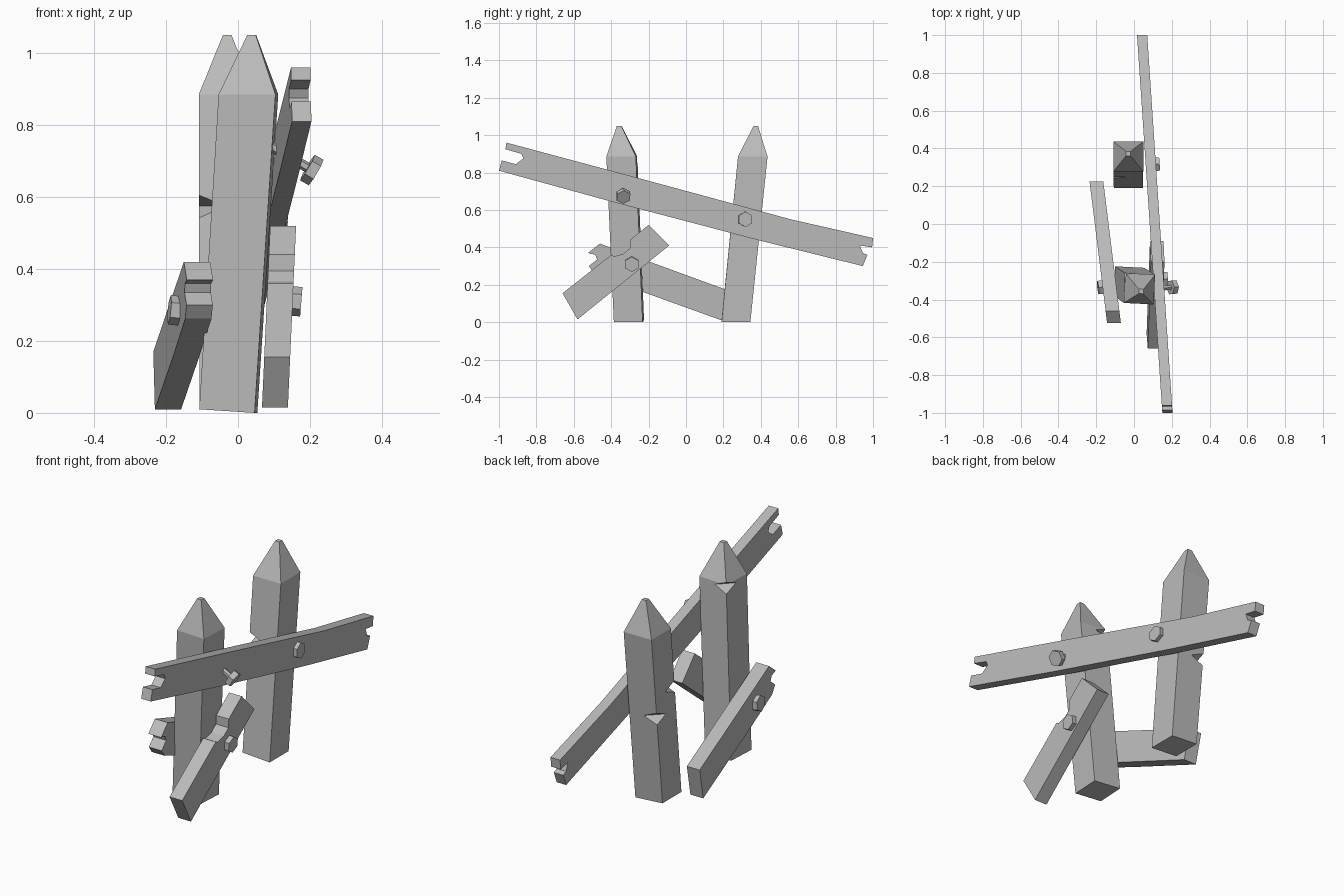
import bpy, bmesh
from mathutils import Vector, Matrix

cube = bpy.data.objects.get("Cube")
if cube:
    bpy.data.objects.remove(cube)

wood = bpy.data.materials.new("plain grey")
wood.use_nodes = True
GREY = (0.5, 0.5, 0.5, 1)
wood.diffuse_color = GREY
wood.node_tree.nodes["Principled BSDF"].inputs["Base Color"].default_value = GREY


def finish(name, bm):
    bmesh.ops.recalc_face_normals(bm, faces=bm.faces)
    mesh = bpy.data.meshes.new(name)
    bm.to_mesh(mesh)
    bm.free()
    mesh.materials.append(wood)
    obj = bpy.data.objects.new(name, mesh)
    bpy.context.collection.objects.link(obj)
    return obj


def loft(name, rings):
    """Closed solid through rings of equal length."""
    bm = bmesh.new()
    loops = [[bm.verts.new(p) for p in ring] for ring in rings]
    n = len(loops[0])
    for a, b in zip(loops, loops[1:]):
        for i in range(n):
            j = (i + 1) % n
            bm.faces.new((a[i], a[j], b[j], b[i]))
    bm.faces.new(loops[0])
    bm.faces.new(loops[-1])
    return finish(name, bm)


def ring(cx, cy, z, half, turn=0.0):
    spin = Matrix.Rotation(turn, 3, 'Z')
    return [Vector((cx, cy, z)) + spin @ Vector((sx * half, sy * half, 0))
            for sx, sy in ((-1, -1), (1, -1), (1, 1), (-1, 1))]


def post(name, base, shoulder, tip, turn):
    bottom = ring(*base, 0.01, 0.077, turn)
    bottom[1].z = bottom[2].z = 0.0
    return loft(name, [bottom, ring(*shoulder, 0.885, 0.079, turn),
                       ring(*tip, 1.05, 0.012, turn)])


def chip(obj, corner, sy, size=0.05):
    """Cut a V notch into a post edge on its -x side."""
    c = Vector(corner)
    inward = Vector((1, -sy, 0)).normalized()
    along = Vector((1, sy, 0)).normalized() * 0.15
    up = Vector((0, 0, size))
    section = [c + inward * size, c + up * 1.2 - inward * size,
               c - up * 1.2 - inward * size]
    cutter = loft("notch_cutter", [[p - along for p in section],
                                   [p + along for p in section]])
    cutter.hide_render = True
    mod = obj.modifiers.new("notch", 'BOOLEAN')
    mod.operation = 'DIFFERENCE'
    mod.solver = 'EXACT'
    mod.object = cutter
    bpy.context.view_layer.objects.active = obj
    bpy.ops.object.modifier_apply(modifier=mod.name)
    bpy.data.objects.remove(cutter)


def plank(name, outline, x0, ky, kz, thick):
    """Side outline (y, z) given thickness along x, leaning with y and z."""
    return loft(name, [[(x0 + ky * y + kz * z + s * thick / 2, y, z)
                        for y, z in outline] for s in (-1, 1)])


def bolt(name, centre, axis, shaft):
    """Hexagonal head with a thin shaft behind it."""
    rot = Vector(axis).to_track_quat('Z', 'Y').to_matrix().to_4x4()
    place = Matrix.Translation(centre) @ rot
    bm = bmesh.new()
    for sides, radius, depth, offset in ((6, 0.041, 0.028, 0),
                                         (6, 0.014, shaft, -shaft / 2)):
        bmesh.ops.create_cone(bm, cap_ends=True, segments=sides, radius1=radius,
                              radius2=radius, depth=depth,
                              matrix=place @ Matrix.Translation((0, 0, offset)))
    return finish(name, bm)


# Pointed posts with chipped edges
front_post = post("front_post", (-0.027, -0.305), (0.029, -0.343), (0.038, -0.357), -0.05)
chip(front_post, (-0.05, -0.262, 0.87), 1)
back_post = post("back_post", (-0.03, 0.267), (-0.03, 0.357), (-0.03, 0.373), 0.0)
chip(back_post, (-0.108, 0.388, 0.46), 1)
chip(back_post, (-0.108, 0.25, 0.575), -1)

# Long slanting rail with broken ends
plank("long_rail", [
    (-0.96, 0.96), (-0.40, 0.81), (0.56, 0.55), (1.0, 0.45), (0.995, 0.40),
    (0.93, 0.41), (0.945, 0.37), (0.97, 0.36), (0.945, 0.30), (0.4, 0.435),
    (-0.4, 0.645), (-1.0, 0.81), (-0.985, 0.865), (-0.91, 0.845),
    (-0.87, 0.875), (-0.88, 0.90), (-0.965, 0.925)],
    0.11, -0.067, 0, 0.054)

# Short fallen planks
plank("left_short_plank", [
    (-0.66, 0.155), (-0.40, 0.36), (-0.385, 0.352), (-0.335, 0.365),
    (-0.30, 0.395), (-0.30, 0.44), (-0.20, 0.52), (-0.09, 0.41),
    (-0.58, 0.015)],
    0.102, 0, 0.045, 0.072)
plank("right_short_plank", [
    (-0.46, 0.42), (0.225, 0.17), (0.19, 0.01), (-0.24, 0.165), (-0.49, 0.262),
    (-0.52, 0.30), (-0.475, 0.335), (-0.485, 0.36), (-0.525, 0.37)],
    -0.171, -0.124, 0, 0.073)

# Bolts
bolt("loose_bolt", (0.205, -0.335, 0.675), (0.86, 0.08, -0.5), 0.13)
bolt("back_rail_bolt", (0.122, 0.317, 0.55), (1, 0.07, 0), 0.06)
bolt("left_plank_bolt", (0.162, -0.29, 0.31), (1, 0, -0.08), 0.06)
bolt("right_plank_bolt", (-0.177, -0.335, 0.285), (-1, -0.12, 0.1), 0.06)
